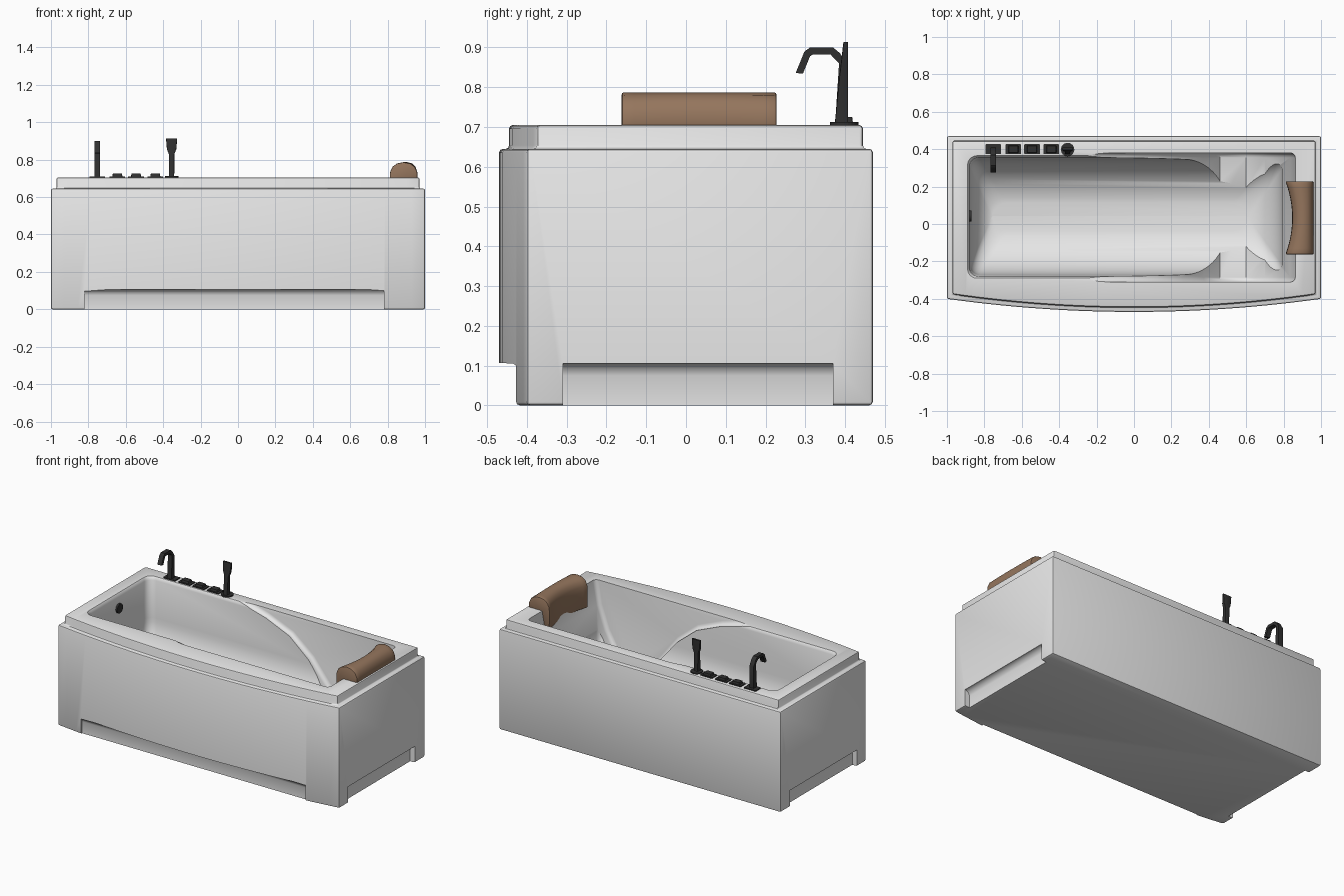
import bpy, bmesh, math
from mathutils import Vector

if "Cube" in bpy.data.objects:
    bpy.data.objects.remove(bpy.data.objects["Cube"])


def material(name, rgb, rough=0.5):
    m = bpy.data.materials.new(name)
    m.use_nodes = True
    m.diffuse_color = (*rgb, 1)
    node = m.node_tree.nodes["Principled BSDF"]
    node.inputs["Base Color"].default_value = (*rgb, 1)
    node.inputs["Roughness"].default_value = rough
    return m


WHITE = material("white acrylic", (0.8, 0.8, 0.8))
BROWN = material("brown cushion", (0.30, 0.18, 0.11))
BLACK = material("black metal", (0.03, 0.03, 0.03))


def loft(name, rings, mat):
    """Closed solid through rings that share one point count."""
    bm = bmesh.new()
    rows = [[bm.verts.new(p) for p in ring] for ring in rings]
    n = len(rows[0])
    for a, b in zip(rows, rows[1:]):
        for i in range(n):
            j = (i + 1) % n
            bm.faces.new((a[i], a[j], b[j], b[i]))
    bm.faces.new(rows[0][::-1])
    bm.faces.new(rows[-1])
    bmesh.ops.recalc_face_normals(bm, faces=bm.faces)
    me = bpy.data.meshes.new(name)
    bm.to_mesh(me)
    bm.free()
    me.materials.append(mat)
    ob = bpy.data.objects.new(name, me)
    bpy.context.collection.objects.link(ob)
    return ob


def prism(name, profile, lo, hi, mat, axis="x"):
    """Extrude a (horizontal, z) profile along x or y."""
    def place(t):
        return [(t, h, z) if axis == "x" else (h, t, z) for h, z in profile]
    return loft(name, [place(lo), place(hi)], mat)


def round_rect(x0, x1, y0, y1, z, r, steps=6):
    pts = []
    corners = ((x1 - r, y1 - r), (x0 + r, y1 - r), (x0 + r, y0 + r), (x1 - r, y0 + r))
    for k, (cx, cy) in enumerate(corners):
        for s in range(steps + 1):
            a = math.pi / 2 * (k + s / steps)
            pts.append((cx + r * math.cos(a), cy + r * math.sin(a), z))
    return pts


def apply(ob, kind, **settings):
    m = ob.modifiers.new(kind.lower(), kind)
    for key, value in settings.items():
        setattr(m, key, value)
    bpy.context.view_layer.objects.active = ob
    bpy.ops.object.modifier_apply(modifier=m.name)


def bevel(ob, width, segments=2, angle=45):
    apply(ob, "BEVEL", width=width, segments=segments, limit_method="ANGLE",
          angle_limit=math.radians(angle))


def smooth(ob, angle=35):
    bpy.ops.object.select_all(action="DESELECT")
    ob.select_set(True)
    bpy.context.view_layer.objects.active = ob
    bpy.ops.object.shade_smooth_by_angle(angle=math.radians(angle))


# Tub shell: bow-fronted apron with a stepped-in rim
def outline(ix, iy, z, n=28):
    X = 1 - ix
    us = [-1 + 2 * i / n for i in range(n + 1)]
    front = [(X * u, -0.40 + iy - 0.07 * (1 - u * u), z) for u in us]
    return front + [(X, 0.47 - iy, z), (-X, 0.47 - iy, z)]


tub = loft("tub", [outline(0, 0, 0), outline(0, 0, 0.645),
                   outline(0.03, 0.025, 0.645), outline(0.03, 0.025, 0.705)], WHITE)
bevel(tub, 0.009)

cutters = []

# Main basin: steep upper walls flowing into a rounded trough
rings = []
for z, s in ((0.8, -0.014), (0.71, -0.014), (0.7, -0.006), (0.685, 0)):
    rings.append(round_rect(-0.88 + s, 0.80 - s, -0.28 + s, 0.355 - s, z, 0.05))
for i in range(15):
    a = math.radians(82) * i / 14
    z, s = 0.45 - 0.28 * math.sin(a), 0.01 + 0.27 * (1 - math.cos(a))
    rings.append(round_rect(-0.88 + s * 0.5, 0.80 - s * 0.8, -0.28 + s, 0.355 - s,
                            z, 0.05 + s * 0.12))
cutters.append(loft("basin_cutter", rings, WHITE))

# Wider reclining end with its sweeping armrest line
sweep = [(-0.34, 0.85), (-0.32, 0.715), (-0.2, 0.695), (-0.05, 0.655), (0.12, 0.585),
         (0.26, 0.47), (0.37, 0.33), (0.46, 0.22), (0.6, 0.2), (0.7, 0.26),
         (0.78, 0.4), (0.835, 0.55), (0.862, 0.7), (0.87, 0.85)]
recline = prism("recline_cutter", sweep, -0.31, 0.38, WHITE, "y")
bevel(recline, 0.025, 3, 60)
cutters.append(recline)

# Toe recesses on the front and both ends
toe = [(-0.6, -0.1), (-0.41, -0.1), (-0.41, 0.075), (-0.418, 0.093),
       (-0.435, 0.105), (-0.6, 0.112)]
cutters.append(prism("front_toe_cutter", toe, -0.82, 0.78, WHITE))
for side in (-1, 1):
    ends = [(side * (-h + 0.555), z) for h, z in toe]
    cutters.append(prism("end_toe_cutter", ends, -0.31, 0.37, WHITE, "y"))

for c in cutters:
    c.hide_render = True
    apply(tub, "BOOLEAN", object=c, operation="DIFFERENCE", solver="EXACT")
    bpy.data.objects.remove(c)
smooth(tub)

# Headrest draped over the rim, hollowed on its inner side
section = [(0.96, 0.70), (0.958, 0.735), (0.945, 0.763), (0.92, 0.78), (0.885, 0.787),
           (0.85, 0.78), (0.825, 0.763), (0.812, 0.735), (0.81, 0.7), (0.812, 0.59),
           (0.875, 0.59), (0.89, 0.69)]
rows = []
for i in range(13):
    v = -1 + i / 6
    hollow = 0.036 * (1 - v * v)
    rows.append([(x + hollow * max(0, (0.96 - x) / 0.15), 0.033 + 0.195 * v, z)
                 for x, z in section])
headrest = loft("headrest", rows, BROWN)
bevel(headrest, 0.006, 2, 60)
smooth(headrest, 40)


# Deck fittings along the back rim
def block(name, x, y, hx, hy, z0, z1, taper=1.0):
    ob = loft(name, [round_rect(x - hx * t, x + hx * t, y - hy * t, y + hy * t, z, 0.004, 2)
                     for z, t in ((z0, 1), (z1, taper))], BLACK)
    smooth(ob)


block("spout_plate", -0.752, 0.4, 0.042, 0.027, 0.70, 0.711)
for n, x in enumerate((-0.645, -0.545, -0.442)):
    block(f"control_plate_{n + 1}", x, 0.4, 0.042, 0.027, 0.70, 0.711)
    block(f"control_knob_{n + 1}", x, 0.4, 0.027, 0.02, 0.71, 0.725, 0.9)

# Angular gooseneck spout
neck = [(0.375, 0.705), (0.408, 0.705), (0.408, 0.85), (0.388, 0.885), (0.37, 0.9),
        (0.312, 0.9), (0.298, 0.89), (0.276, 0.836), (0.294, 0.834), (0.312, 0.878),
        (0.318, 0.882), (0.364, 0.882), (0.385, 0.86)]
smooth(prism("spout", neck, -0.767, -0.737, BLACK))

# Hand shower on a round foot
loft("shower_foot", [round_rect(-0.391, -0.319, 0.362, 0.434, z, 0.0355, 6)
                     for z in (0.70, 0.712)], BLACK)
wand = [round_rect(-0.355 - h, -0.355 + h, y0, 0.408, z, 0.003, 2)
        for z, h, y0 in ((0.705, 0.014, 0.374), (0.83, 0.015, 0.386),
                         (0.855, 0.025, 0.389), (0.914, 0.03, 0.396))]
smooth(loft("hand_shower", wand, BLACK))

# Overflow cover on the low end wall
bpy.ops.mesh.primitive_cylinder_add(vertices=24, radius=0.03, depth=0.016,
                                    location=(-0.876, 0.043, 0.615),
                                    rotation=(0, math.pi / 2, 0))
cover = bpy.context.object
cover.name = "overflow_cover"
cover.data.materials.append(BLACK)
smooth(cover)
